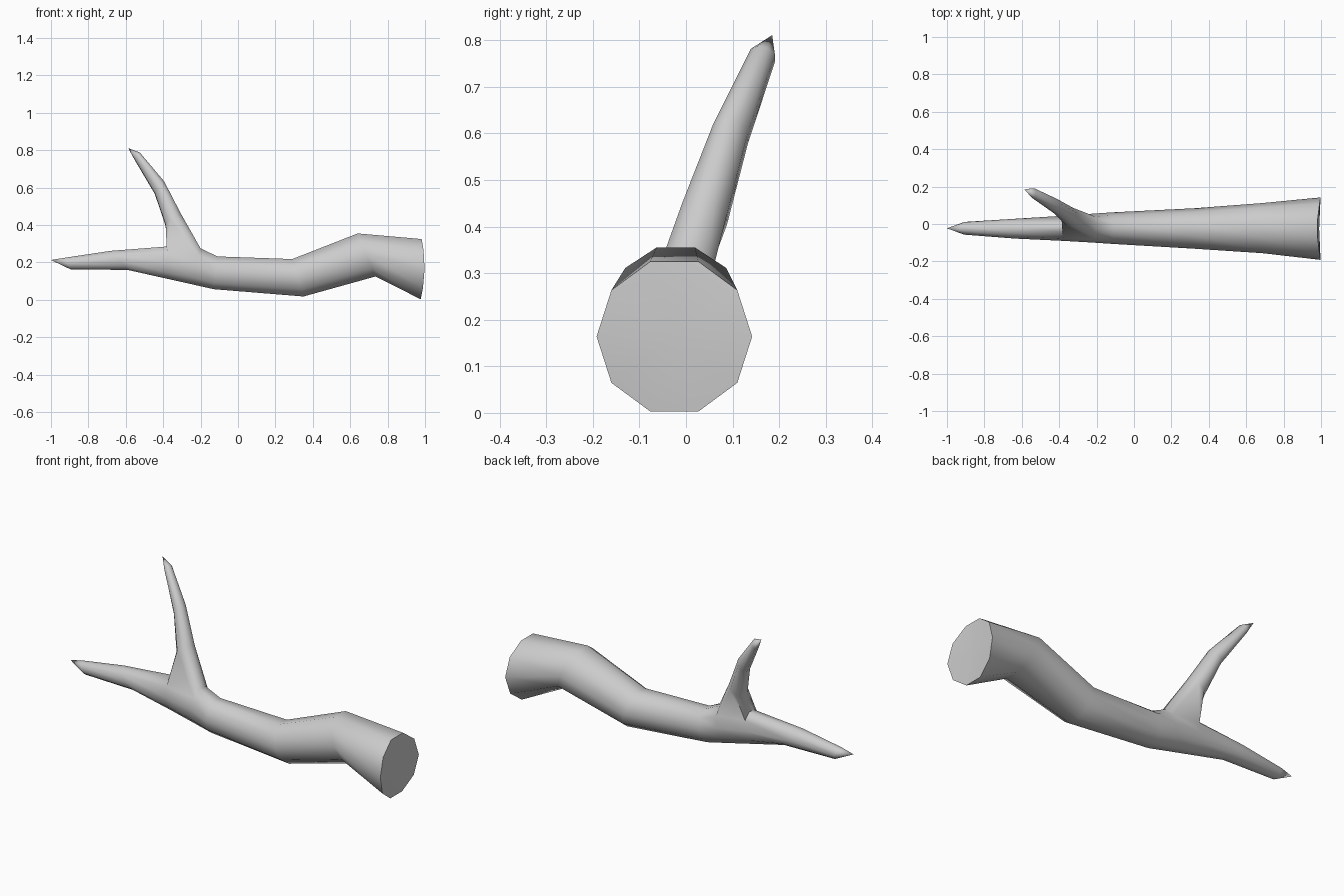
import bpy, bmesh, math
from mathutils import Vector

if "Cube" in bpy.data.objects:
    bpy.data.objects.remove(bpy.data.objects["Cube"])

bm = bmesh.new()


def ring(p, q, yc, yh, n, bulge=0.0, lean=0.0):
    """Oval ring spanning p to q (x, z points of the front outline), yh wide each way in y."""
    p, q = Vector((p[0], yc, p[1])), Vector((q[0], yc, q[1]))
    c, k = (p + q) / 2, math.cos(math.pi / n)
    u = (p - q) / 2 / k
    v = Vector((0, yh, -lean * yh)) / (k if n % 4 == 0 else 1)
    out = []
    for i in range(n):
        a = (i + 0.5) * math.tau / n
        w = c + u * math.cos(a) + v * math.sin(a)
        w.x += bulge * math.sin(a) ** 2
        out.append(bm.verts.new(w))
    return out


def skin(a, b, skip=()):
    n = len(a)
    for i in range(n):
        if i not in skip:
            j = (i + 1) % n
            bm.faces.new((a[i], a[j], b[j], b[i]))


def fan(a, tip):
    t = bm.verts.new(tip)
    for i in range(len(a)):
        bm.faces.new((a[i], a[(i + 1) % len(a)], t))


# Main limb: top point, bottom point, y centre, y half width
limb = [
    ((0.98, 0.325), (0.975, 0.003), -0.025, 0.167, 0.02),
    ((0.64, 0.355), (0.735, 0.125), -0.022, 0.134, 0),
    ((0.29, 0.218), (0.35, 0.018), -0.024, 0.108, 0),
    ((-0.11, 0.232), (-0.13, 0.057), -0.022, 0.084, 0),
    ((-0.20, 0.275), (-0.25, 0.084), -0.022, 0.077, 0),
    ((-0.38, 0.285), (-0.38, 0.113), -0.023, 0.067, 0),
    ((-0.68, 0.262), (-0.59, 0.16), -0.025, 0.053, 0),
    ((-0.92, 0.226), (-0.895, 0.163), -0.023, 0.034, 0),
]
rings = [ring(t, b, yc, yh, 10, bulge) for t, b, yc, yh, bulge in limb]
for i in range(7):
    # the three top faces of span 4 stay open for the side branch
    skin(rings[i], rings[i + 1], (8, 9, 0) if i == 4 else ())
fan(rings[7], (-1.0, -0.023, 0.213))

# Cut end of the limb
fan(rings[0], (0.99, -0.025, 0.165))

# Side branch grown out of the opening
order = (9, 0, 1)
near, far = rings[4], rings[5]
hole = [far[i] for i in (0, 1)] + [near[i] for i in (1, 0, 9, 8)] + [far[i] for i in (8, 9)]
branch = [
    ((-0.387, 0.40), (-0.305, 0.455), 0.04, 0.048),
    ((-0.445, 0.57), (-0.395, 0.63), 0.096, 0.037),
    ((-0.552, 0.75), (-0.525, 0.785), 0.165, 0.026),
]
last = hole
for l, r, yc, yh in branch:
    nxt = ring(l, r, yc, yh, 8, lean=0.25)
    skin(last, nxt)
    last = nxt
fan(last, (-0.587, 0.185, 0.811))

bmesh.ops.recalc_face_normals(bm, faces=bm.faces[:])
mesh = bpy.data.meshes.new("broken_branch")
bm.to_mesh(mesh)
bm.free()
obj = bpy.data.objects.new("broken_branch", mesh)
bpy.context.collection.objects.link(obj)
bpy.context.view_layer.objects.active = obj
obj.select_set(True)
bpy.ops.object.shade_smooth_by_angle(angle=math.radians(68))
